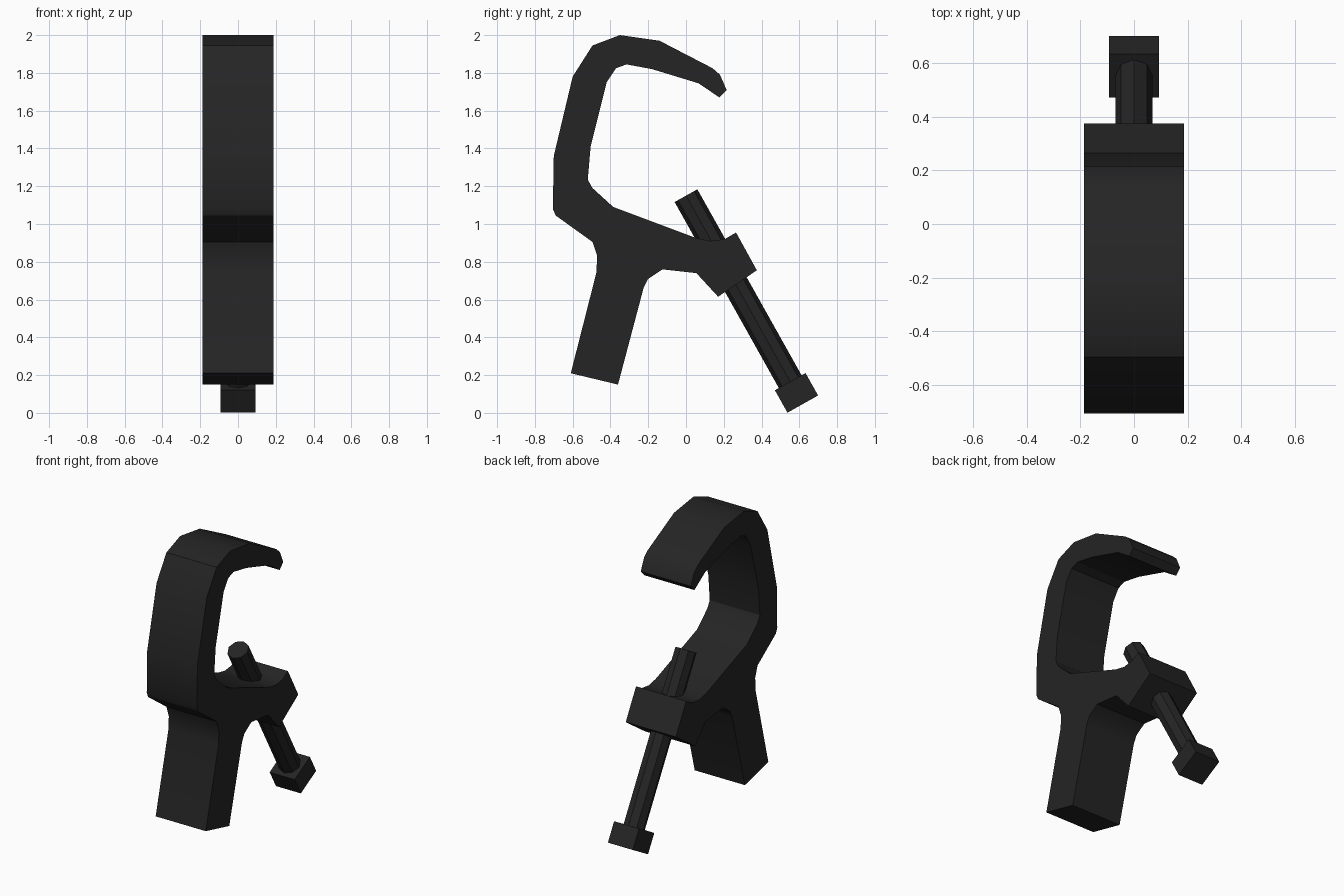
import bpy, bmesh, math
from mathutils import Vector, Matrix

cube = bpy.data.objects.get("Cube")
if cube:
    bpy.data.objects.remove(cube, do_unlink=True)

black = bpy.data.materials.new("matte black")
black.use_nodes = True
colour = (0.018, 0.018, 0.018, 1)
black.diffuse_color = colour
black.node_tree.nodes["Principled BSDF"].inputs["Base Color"].default_value = colour


def finish(name, bm, angle=30):
    bmesh.ops.recalc_face_normals(bm, faces=bm.faces)
    mesh = bpy.data.meshes.new(name)
    bm.to_mesh(mesh)
    bm.free()
    mesh.materials.append(black)
    ob = bpy.data.objects.new(name, mesh)
    bpy.context.collection.objects.link(ob)
    bpy.ops.object.select_all(action='DESELECT')
    ob.select_set(True)
    bpy.context.view_layer.objects.active = ob
    bpy.ops.object.shade_smooth_by_angle(angle=math.radians(angle))
    return ob


# Clamp body: side profile (y, z) extruded across the width
HALF_WIDTH = 0.187
hook_outside = [(-.61, .21), (-.475, .74), (-.47, .83), (-.495, .905), (-.69, 1.045),
                (-.705, 1.08), (-.70, 1.36), (-.60, 1.78), (-.495, 1.945),
                (-.35, 2.0), (-.14, 1.97), (.14, 1.825), (.18, 1.79)]
hook_inside = [(.215, 1.71), (.177, 1.67), (.066, 1.745), (-.18, 1.82), (-.315, 1.845),
               (-.37, 1.825), (-.42, 1.75), (-.505, 1.41), (-.52, 1.235),
               (-.495, 1.19), (-.385, 1.09)]
bolt_block = [(.055, .925), (.13, .91), (.205, .92), (.265, .955), (.375, .755),
              (.17, .615), (.055, .74), (-.125, .76)]
stem = [(-.2, .71), (-.225, .66), (-.36, .15)]

bm = bmesh.new()
profile = hook_outside + hook_inside + bolt_block + stem
face = bm.faces.new([bm.verts.new((-HALF_WIDTH, y, z)) for y, z in profile])
side = bmesh.ops.extrude_face_region(bm, geom=[face])
bmesh.ops.translate(bm, vec=(2 * HALF_WIDTH, 0, 0),
                    verts=[v for v in side["geom"] if isinstance(v, bmesh.types.BMVert)])
finish("clamp_body", bm)

# Slanted bolt: octagonal shaft and square head share one axis
tip = Vector((0, 0.0, 1.15))
head = Vector((0, .585, .106))
axis = (tip - head).normalized()
tilt = Matrix.Rotation(math.atan2(-axis.y, axis.z), 4, 'X')

bm = bmesh.new()
bmesh.ops.create_cone(bm, cap_ends=True, segments=8, radius1=.069, radius2=.069,
                      depth=(tip - head).length,
                      matrix=Matrix.Translation((tip + head) / 2) @ tilt)
finish("bolt_shaft", bm)

bm = bmesh.new()
bmesh.ops.create_cube(bm, size=1, matrix=Matrix.Translation(head) @ tilt
                      @ Matrix.Diagonal((.186, .186, .136, 1)))
finish("bolt_head", bm)
